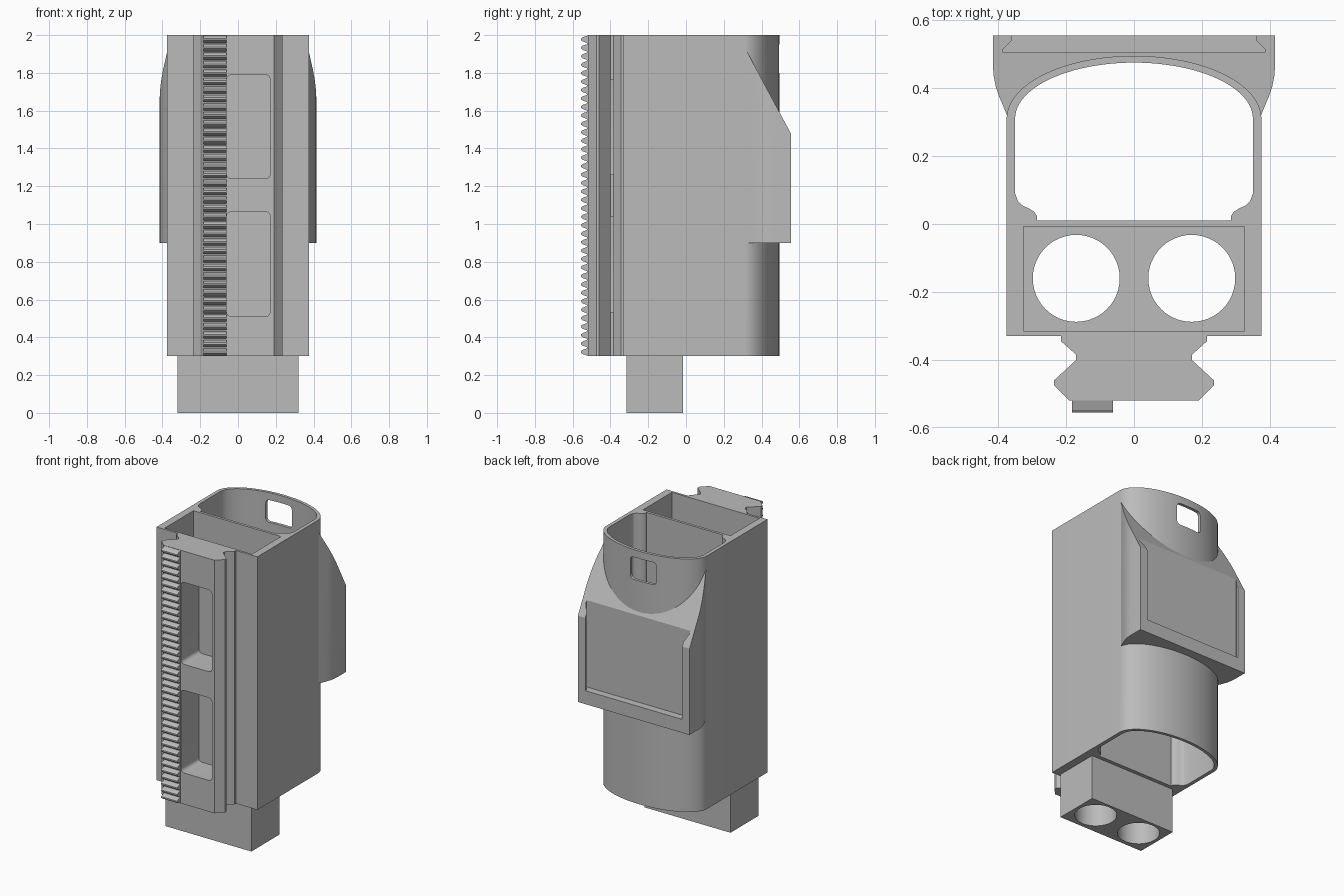
import bpy, bmesh, math
from mathutils import Matrix, Vector

if "Cube" in bpy.data.objects:
    bpy.data.objects.remove(bpy.data.objects["Cube"])

grey = bpy.data.materials.new("plain grey")
grey.use_nodes = True
COLOUR = (0.5, 0.5, 0.5, 1)
grey.diffuse_color = COLOUR
grey.node_tree.nodes["Principled BSDF"].inputs["Base Color"].default_value = COLOUR

AXES = {"z": lambda a, b, t: (a, b, t),
        "x": lambda a, b, t: (t, a, b),
        "y": lambda a, b, t: (a, t, b)}


def prism(name, outline, low, high, axis="z"):
    """Extrude a closed outline along one axis."""
    place = AXES[axis]
    bm = bmesh.new()
    face = bm.faces.new([bm.verts.new(place(a, b, low)) for a, b in outline])
    new = bmesh.ops.extrude_face_region(bm, geom=[face])["geom"]
    shift = Vector(place(0, 0, high - low))
    bmesh.ops.translate(bm, vec=shift, verts=[v for v in new if isinstance(v, bmesh.types.BMVert)])
    bmesh.ops.recalc_face_normals(bm, faces=bm.faces)
    mesh = bpy.data.meshes.new(name)
    bm.to_mesh(mesh)
    bm.free()
    mesh.materials.append(grey)
    obj = bpy.data.objects.new(name, mesh)
    bpy.context.collection.objects.link(obj)
    return obj


def mirrored(half):
    return half + [(-x, y) for x, y in reversed(half) if abs(x) > 1e-5]


def rect(x0, x1, y0, y1):
    return [(x0, y0), (x1, y0), (x1, y1), (x0, y1)]


def rounded(x0, x1, y0, y1, r, steps=6):
    pts = []
    corners = [(x1 - r, y1 - r), (x0 + r, y1 - r), (x0 + r, y0 + r), (x1 - r, y0 + r)]
    for k, (cx, cy) in enumerate(corners):
        for i in range(steps + 1):
            t = (k + i / steps) * math.pi / 2
            pts.append((cx + r * math.cos(t), cy + r * math.sin(t)))
    return pts


def quarter(a, b, y, steps=24):
    """Elliptical quarter from the side to the back centre."""
    return [(a * math.cos(i / steps * math.pi / 2), y + b * math.sin(i / steps * math.pi / 2))
            for i in range(steps + 1)]


def combine(target, other, operation="DIFFERENCE"):
    mod = target.modifiers.new("bool", "BOOLEAN")
    mod.operation, mod.solver, mod.object = operation, "EXACT", other
    graph = bpy.context.evaluated_depsgraph_get()
    mesh = bpy.data.meshes.new_from_object(target.evaluated_get(graph))
    target.modifiers.clear()
    target.data = mesh
    bpy.data.objects.remove(other)


BOTTOM, TOP = 0.3, 2.0

# Main body: square front, elliptical back
body = prism("body", mirrored([(0.375, -0.33)] + quarter(0.375, 0.185, 0.31)), BOTTOM, TOP)

# Rear housing with flared sides and a sloping top
housing = prism("rear_housing", mirrored([
    (0.35, 0.30), (0.374, 0.32), (0.385, 0.347), (0.397, 0.375), (0.407, 0.405),
    (0.413, 0.435), (0.415, 0.46), (0.415, 0.555)]), 0.9, 1.98)
combine(housing, prism("slope", [(0.233, 2.08), (0.662, 1.28), (0.9, 2.08)], -1, 1, "x"))

# Dovetail slot in the back of the housing, open at the top
combine(housing, prism("slot", mirrored([
    (0.385, 0.505), (0.385, 0.515), (0.36, 0.54), (0.36, 0.6)]), 0.99, 2.1))
combine(body, housing, "UNION")

# Lower block
combine(body, prism("block", rect(-0.32, 0.32, -0.315, -0.015), 0, 0.4), "UNION")

# Rear cavity, running the full height
combine(body, prism("cavity", mirrored([
    (0.285, 0.01), (0.286, 0.024), (0.294, 0.036), (0.31, 0.046), (0.328, 0.054),
    (0.342, 0.068), (0.35, 0.09)] + quarter(0.35, 0.165, 0.31)), -0.1, 2.1))

# Front pocket and the two long bores
combine(body, prism("pocket", rect(-0.325, 0.325, -0.315, -0.008), 1.7, 2.1))
for x in (-0.17, 0.17):
    circle = [(x + 0.128 * math.cos(i * math.tau / 48), -0.16 + 0.128 * math.sin(i * math.tau / 48))
              for i in range(48)]
    combine(body, prism("bore", circle, -0.1, 1.9))

# Small window in the back wall
combine(body, prism("window", rounded(-0.12, 0.07, 1.8, 1.95, 0.025), 0.3, 0.7, "y"))

# Front rail with two recesses
rail = prism("front_rail", mirrored([
    (0.19, -0.52), (0.235, -0.475), (0.235, -0.46), (0.17, -0.4), (0.17, -0.385),
    (0.215, -0.345), (0.215, -0.329)]), BOTTOM, TOP)
for low, high in ((0.51, 1.065), (1.24, 1.79)):
    combine(rail, prism("recess", rounded(-0.06, 0.17, low, high, 0.025), -0.7, -0.2, "y"))

# Toothed rack beside the recesses
teeth = 38
pitch = (TOP - BOTTOM) / teeth
outline = [(-0.515, BOTTOM)]
for i in range(teeth):
    z = BOTTOM + i * pitch
    outline += [(-0.525, z + pitch * 0.08), (-0.547, z + pitch * 0.25), (-0.555, z + pitch * 0.4),
                (-0.555, z + pitch * 0.6), (-0.547, z + pitch * 0.75), (-0.525, z + pitch * 0.92)]
outline.append((-0.515, TOP))
rack = prism("toothed_rack", outline, -0.182, -0.062, "x")

# Smooth curved walls, sharp edges kept
bpy.ops.object.select_all(action="DESELECT")
for obj in (body, rail):
    obj.select_set(True)
bpy.context.view_layer.objects.active = body
bpy.ops.object.shade_smooth_by_angle(angle=math.radians(25))
